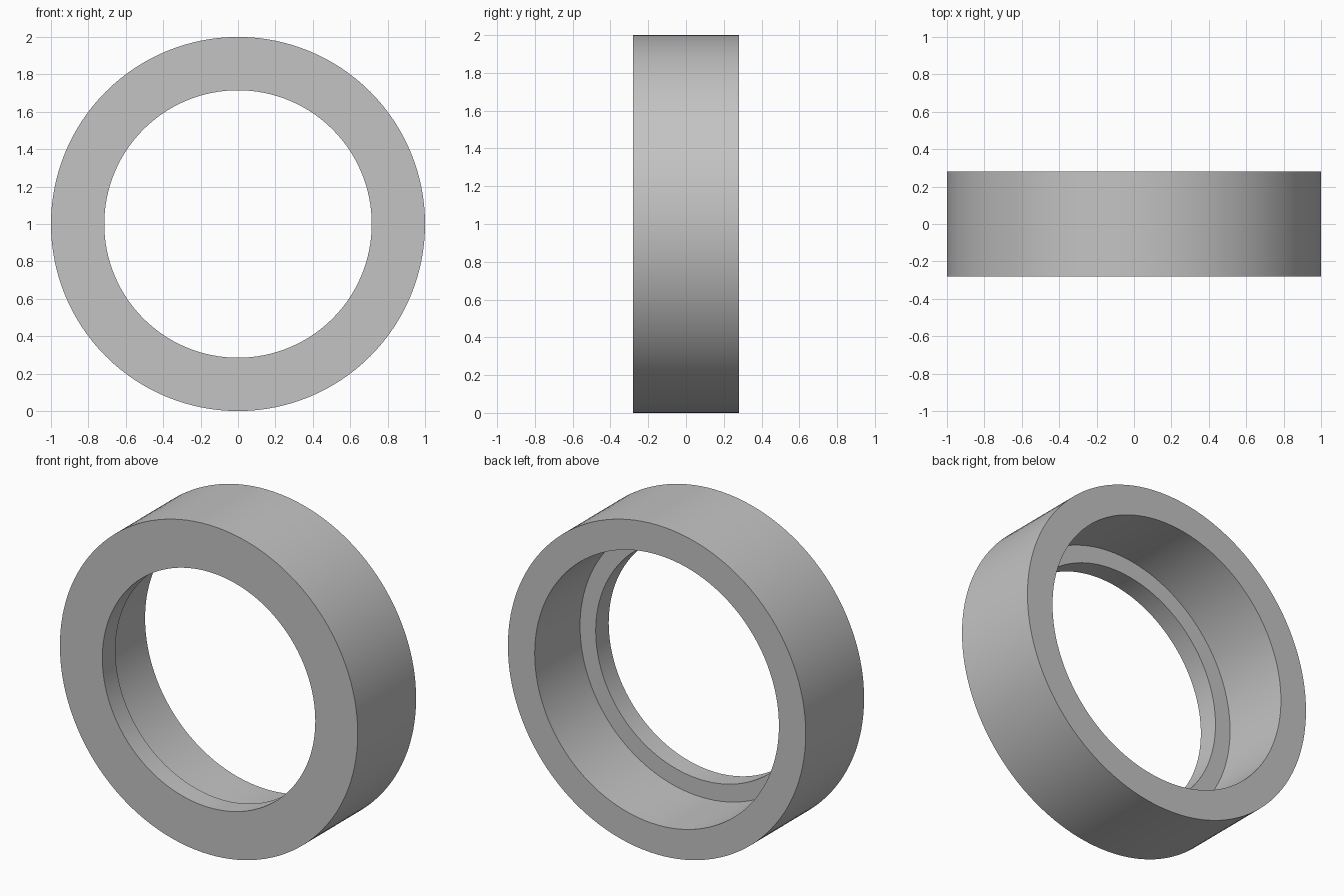
import bpy
import bmesh
import math
from mathutils import Matrix, Vector

cube = bpy.data.objects.get("Cube")
if cube:
    bpy.data.objects.remove(cube, do_unlink=True)

SEGMENTS = 128
OUTER, BORE, LIP = 1.0, 0.82, 0.715   # radii
HALF_WIDTH = 0.28
LIP_BACK = -HALF_WIDTH + 0.125        # rear face of the front lip

# Grey material
grey = bpy.data.materials.new("plain grey")
grey.use_nodes = True
colour = (0.55, 0.55, 0.55, 1.0)
grey.diffuse_color = colour
grey.node_tree.nodes["Principled BSDF"].inputs["Base Color"].default_value = colour

# Closed cross-section (radius, y): a collar with a narrow lip at the front
profile = [
    (OUTER, -HALF_WIDTH),
    (OUTER, HALF_WIDTH),
    (BORE, HALF_WIDTH),
    (BORE, LIP_BACK),
    (LIP, LIP_BACK),
    (LIP, -HALF_WIDTH),
]

# Revolve the section around the y axis
bm = bmesh.new()
verts = [bm.verts.new((r, y, 0)) for r, y in profile]
edges = [bm.edges.new((v, verts[(i + 1) % len(verts)])) for i, v in enumerate(verts)]
bmesh.ops.spin(bm, geom=verts + edges, cent=(0, 0, 0), axis=(0, 1, 0),
               angle=math.tau, steps=SEGMENTS, use_merge=True)
bmesh.ops.remove_doubles(bm, verts=bm.verts, dist=1e-5)
bmesh.ops.recalc_face_normals(bm, faces=bm.faces)
bmesh.ops.transform(bm, matrix=Matrix.Translation(Vector((0, 0, OUTER))), verts=bm.verts)

mesh = bpy.data.meshes.new("stepped_ring")
bm.to_mesh(mesh)
bm.free()
mesh.materials.append(grey)
ring = bpy.data.objects.new("stepped_ring", mesh)
bpy.context.collection.objects.link(ring)

# Smooth round walls with crisp rims
bpy.ops.object.select_all(action='DESELECT')
ring.select_set(True)
bpy.context.view_layer.objects.active = ring
bpy.ops.object.shade_smooth_by_angle(angle=math.radians(30))
